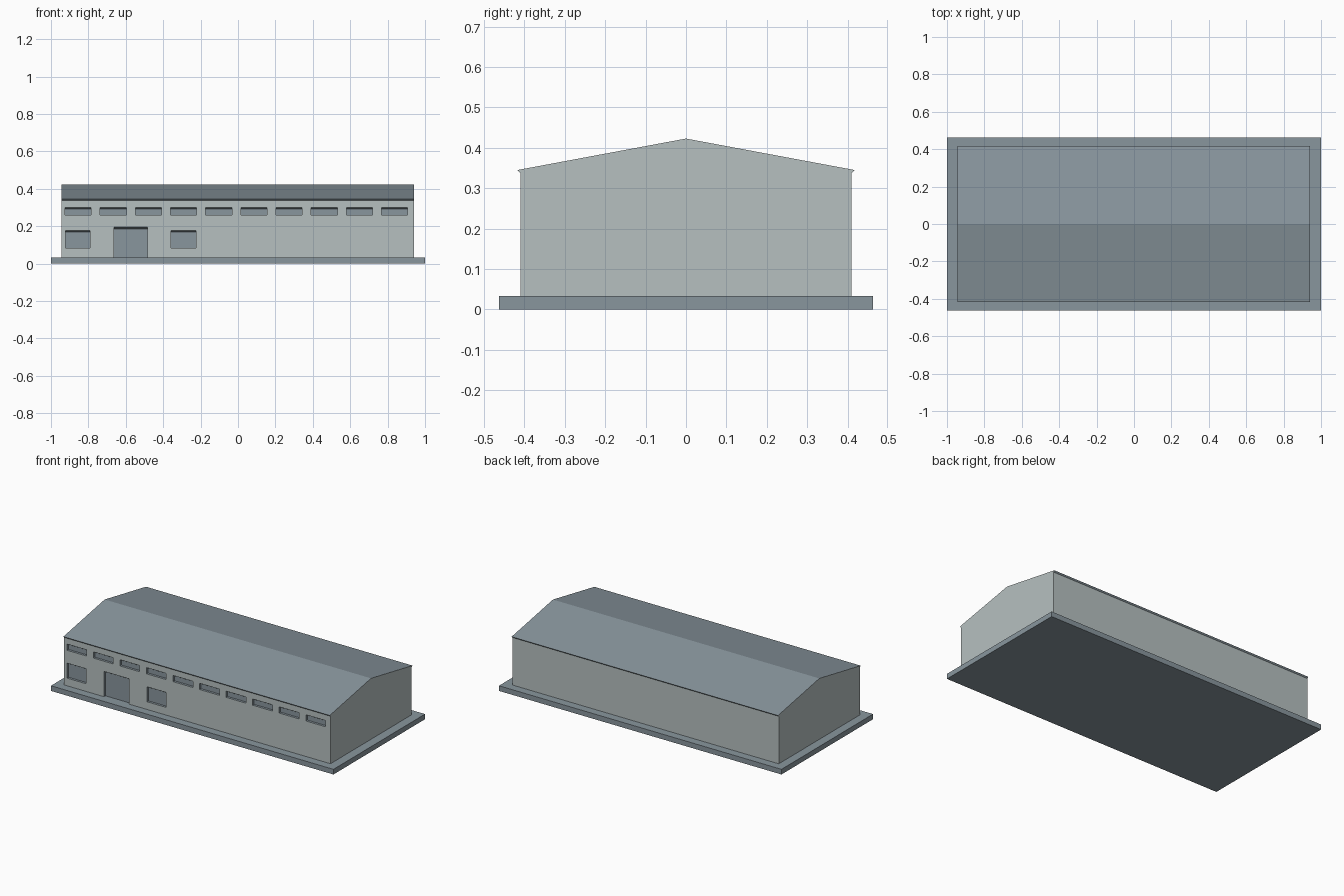
import bpy, bmesh

if "Cube" in bpy.data.objects:
    bpy.data.objects.remove(bpy.data.objects["Cube"])


def material(name, rgb):
    m = bpy.data.materials.new(name)
    m.diffuse_color = (*rgb, 1)
    m.use_nodes = True
    m.node_tree.nodes["Principled BSDF"].inputs["Base Color"].default_value = m.diffuse_color
    return m


wall = material("pale grey wall", (0.47, 0.53, 0.53))
slate = material("blue grey", (0.25, 0.305, 0.34))


def prism(name, profile, x0, x1, mats):
    """Extrude a (y, z) profile along x."""
    bm = bmesh.new()
    face = bm.faces.new([bm.verts.new((x0, y, z)) for y, z in profile])
    ext = bmesh.ops.extrude_face_region(bm, geom=[face])["geom"]
    moved = [g for g in ext if isinstance(g, bmesh.types.BMVert)]
    bmesh.ops.translate(bm, verts=moved, vec=(x1 - x0, 0, 0))
    bmesh.ops.recalc_face_normals(bm, faces=bm.faces)
    mesh = bpy.data.meshes.new(name)
    bm.to_mesh(mesh)
    bm.free()
    ob = bpy.data.objects.new(name, mesh)
    bpy.context.collection.objects.link(ob)
    for m in mats:
        mesh.materials.append(m)
    return ob


# Ground slab
BASE = 0.033
prism("base_slab", [(-0.463, 0), (0.463, 0), (0.463, BASE), (-0.463, BASE)], -1, 1, [slate])

# Hall with gabled roof and small slanted eaves
FRONT = -0.41
half = [(0.41, BASE), (0.41, 0.337), (0.418, 0.345)]
profile = half + [(0, 0.423)] + [(-y, z) for y, z in reversed(half)]
hall = prism("hall", profile, -0.944, 0.942, [wall, slate])

# Openings: ten high windows, two low windows, one door
openings = [(-0.925 + 0.188 * i, 0.14, 0.26, 0.30) for i in range(10)]
openings += [(-0.923, 0.133, 0.082, 0.178), (-0.357, 0.133, 0.082, 0.178)]
openings += [(-0.663, 0.18, 0.01, 0.195)]

# Shallow recesses with a slanted head
DEPTH = 0.015
for x, w, low, top in openings:
    out, back = FRONT - 0.015, FRONT + DEPTH
    cutter = prism("opening_cutter", [(out, low), (back, low), (back, top - 0.009), (out, top + 0.009)],
                   x, x + w, [wall, slate])
    cutter.hide_render = True
    mod = hall.modifiers.new("opening", 'BOOLEAN')
    mod.operation = 'DIFFERENCE'
    mod.solver = 'EXACT'
    mod.object = cutter
    bpy.context.view_layer.objects.active = hall
    bpy.ops.object.modifier_apply(modifier=mod.name)
    bpy.data.objects.remove(cutter)

# Roof slopes, eave undersides and recesses are blue grey
for p in hall.data.polygons:
    c, n = p.center, p.normal
    roof = n.z > 0.5 and c.z > 0.34
    eave = n.z < -0.3 and c.z > 0.335
    recess = FRONT + 0.001 < c.y < FRONT + DEPTH + 0.001 and BASE + 0.001 < c.z < 0.32
    p.material_index = 1 if roof or eave or recess else 0
